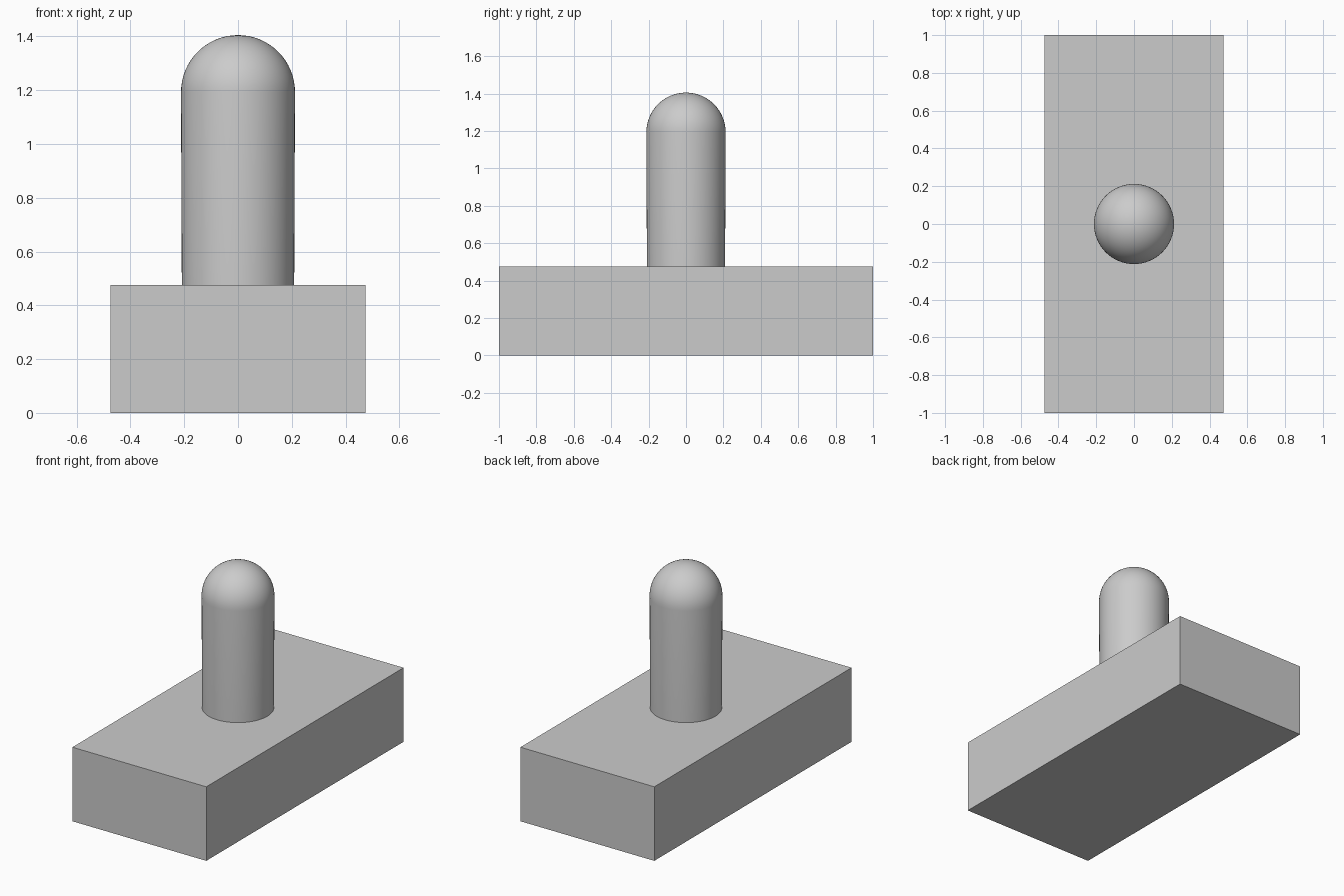
import bpy, bmesh
from math import sin, cos, pi, radians

if "Cube" in bpy.data.objects:
    bpy.data.objects.remove(bpy.data.objects["Cube"])

# Rectangular base block
bpy.ops.mesh.primitive_cube_add(size=1, location=(0, 0, 0.2375))
base = bpy.context.object
base.name = "base_block"
base.scale = (0.95, 2.0, 0.475)
bpy.ops.object.transform_apply(location=False, rotation=False, scale=True)

# Round-topped peg: slightly tapered shaft and a hemispherical cap, lathed about z
R, CAP_Z, STEPS = 0.212, 1.193, 16
profile = [(0, 0.475), (0.209, 0.475)]
profile += [(R * cos(i / STEPS * pi / 2), CAP_Z + R * sin(i / STEPS * pi / 2))
            for i in range(STEPS)]
profile.append((0, CAP_Z + R))

bm = bmesh.new()
verts = [bm.verts.new((r, 0, z)) for r, z in profile]
edges = [bm.edges.new(pair) for pair in zip(verts, verts[1:])]
bmesh.ops.spin(bm, geom=verts + edges, axis=(0, 0, 1), cent=(0, 0, 0),
               angle=2 * pi, steps=64)
bmesh.ops.remove_doubles(bm, verts=bm.verts, dist=1e-4)
bmesh.ops.recalc_face_normals(bm, faces=bm.faces)
mesh = bpy.data.meshes.new("round_peg")
bm.to_mesh(mesh)
bm.free()
peg = bpy.data.objects.new("round_peg", mesh)
bpy.context.collection.objects.link(peg)

bpy.ops.object.select_all(action='DESELECT')
peg.select_set(True)
bpy.context.view_layer.objects.active = peg
bpy.ops.object.shade_smooth_by_angle(angle=radians(35))
